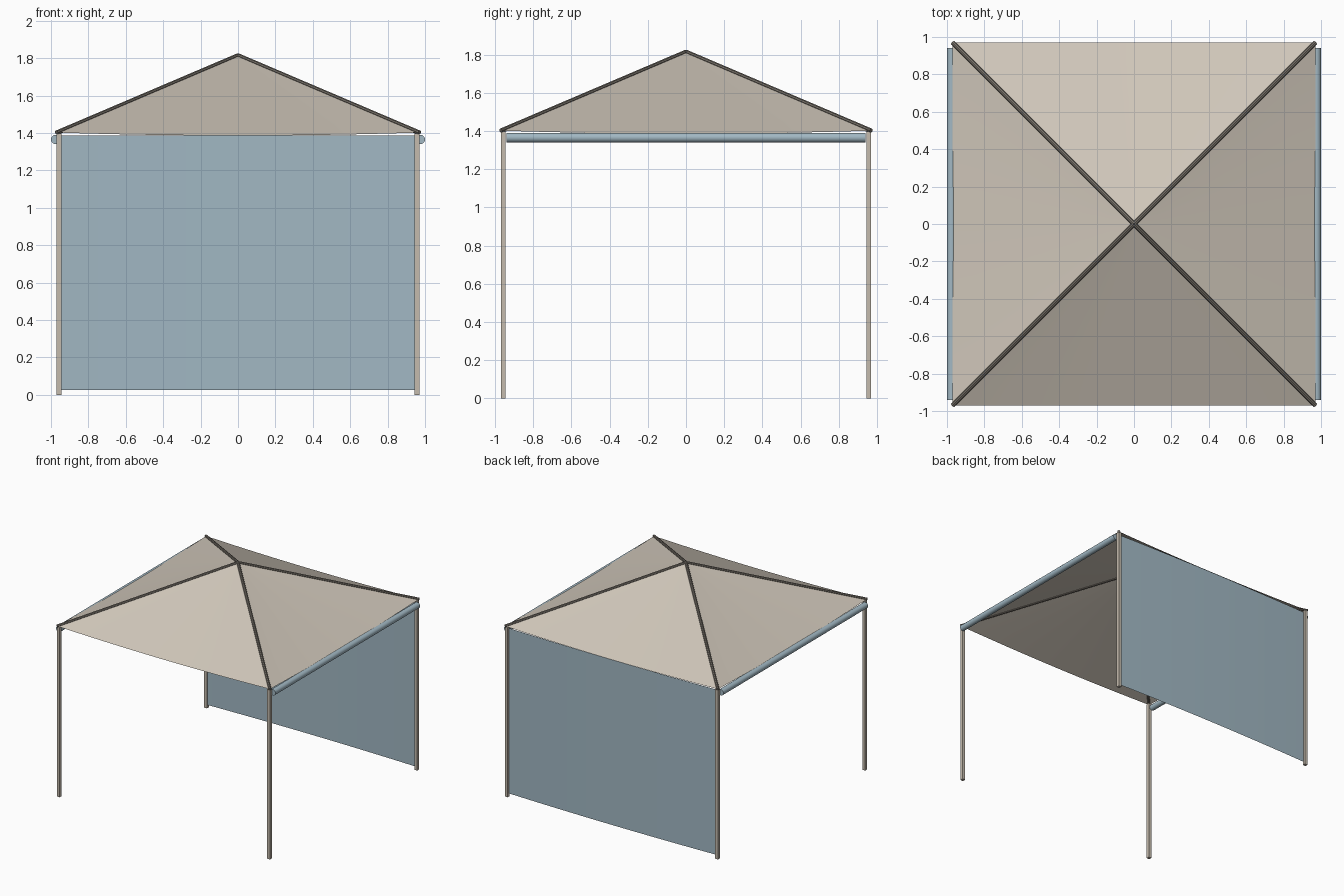
import bpy, bmesh, math
from mathutils import Vector

if "Cube" in bpy.data.objects:
    bpy.data.objects.remove(bpy.data.objects["Cube"])


def material(name, rgb):
    m = bpy.data.materials.new(name)
    m.diffuse_color = (*rgb, 1)
    m.use_nodes = True
    m.node_tree.nodes["Principled BSDF"].inputs["Base Color"].default_value = m.diffuse_color
    return m


CANVAS = material("canvas beige", (0.63, 0.57, 0.49))
BLUE = material("fabric blue", (0.36, 0.48, 0.55))
POLE = material("pole tan", (0.56, 0.50, 0.42))
TRIM = material("hip trim grey", (0.19, 0.17, 0.145))


def finish(bm, name, mat, smooth=False):
    mesh = bpy.data.meshes.new(name)
    for f in bm.faces:
        f.smooth = smooth
    bm.to_mesh(mesh)
    bm.free()
    mesh.materials.append(mat)
    ob = bpy.data.objects.new(name, mesh)
    bpy.context.collection.objects.link(ob)
    return ob


def rod(name, a, b, r, sides, mat):
    # capped cylinder between two points, smooth sides and flat caps
    a, b = Vector(a), Vector(b)
    bm = bmesh.new()
    bmesh.ops.create_cone(bm, cap_ends=True, segments=sides, radius1=r,
                          radius2=r, depth=(b - a).length)
    bmesh.ops.rotate(bm, verts=bm.verts,
                     matrix=(b - a).to_track_quat('Z', 'Y').to_matrix())
    bmesh.ops.translate(bm, verts=bm.verts, vec=(a + b) / 2)
    for f in bm.faces:
        f.normal_update()
    ob = finish(bm, name, mat)
    for p in ob.data.polygons:
        p.use_smooth = len(p.vertices) == 4 and sides > 8
    return ob


def box(name, centre, size, mat):
    bm = bmesh.new()
    bmesh.ops.create_cube(bm, size=1)
    bmesh.ops.scale(bm, verts=bm.verts, vec=size)
    bmesh.ops.translate(bm, verts=bm.verts, vec=centre)
    return finish(bm, name, mat)


HALF, EAVE, APEX = 0.97, 1.402, 1.815

# corner poles
for sx, xn in ((-1, "left"), (1, "right")):
    for sy, yn in ((-1, "front"), (1, "back")):
        box(f"{yn}_{xn}_pole", (sx * 0.957, sy * 0.957, 0.699),
            (0.026, 0.026, 1.398), POLE)
        # trim running up the roof hip
        rod(f"{yn}_{xn}_hip_trim", (sx * HALF, sy * HALF, EAVE),
            (0, 0, APEX), 0.0115, 8, TRIM)

# four canvas roof panels with a slightly sagging eave
N, ROWS = 16, 8
for k, side in enumerate(("front", "right", "back", "left")):
    ang = k * math.pi / 2
    c, s = math.cos(ang), math.sin(ang)
    bm = bmesh.new()
    tip = bm.verts.new((0, 0, APEX))
    prev = None
    for j in range(1, ROWS + 1):
        t = j / ROWS
        row = []
        for i in range(N + 1):
            u = -1 + 2 * i / N
            x, y = u * HALF * t, -HALF * t
            z = APEX + (EAVE - APEX) * t - 0.016 * t * (1 - u * u)
            row.append(bm.verts.new((c * x - s * y, s * x + c * y, z)))
        for i in range(N):
            if prev is None:
                bm.faces.new((row[i], row[i + 1], tip))
            else:
                bm.faces.new((row[i], row[i + 1], prev[i + 1], prev[i]))
        prev = row
    finish(bm, f"{side}_roof_panel", CANVAS, True)

# closed back wall, bowing gently outwards
bm = bmesh.new()
cols = []
for i in range(N + 1):
    u = -1 + 2 * i / N
    y = 0.953 + 0.015 * (1 - u * u)
    cols.append([bm.verts.new((u * 0.946, y, z)) for z in (0.025, 1.385)])
for a, b in zip(cols, cols[1:]):
    bm.faces.new((b[0], a[0], a[1], b[1]))
finish(bm, "back_wall", BLUE, True)

# rolled-up side walls
for sx, xn in ((-1, "left"), (1, "right")):
    rod(f"{xn}_rolled_wall", (sx * 0.975, -0.94, 1.365),
        (sx * 0.975, 0.94, 1.365), 0.025, 20, BLUE)
